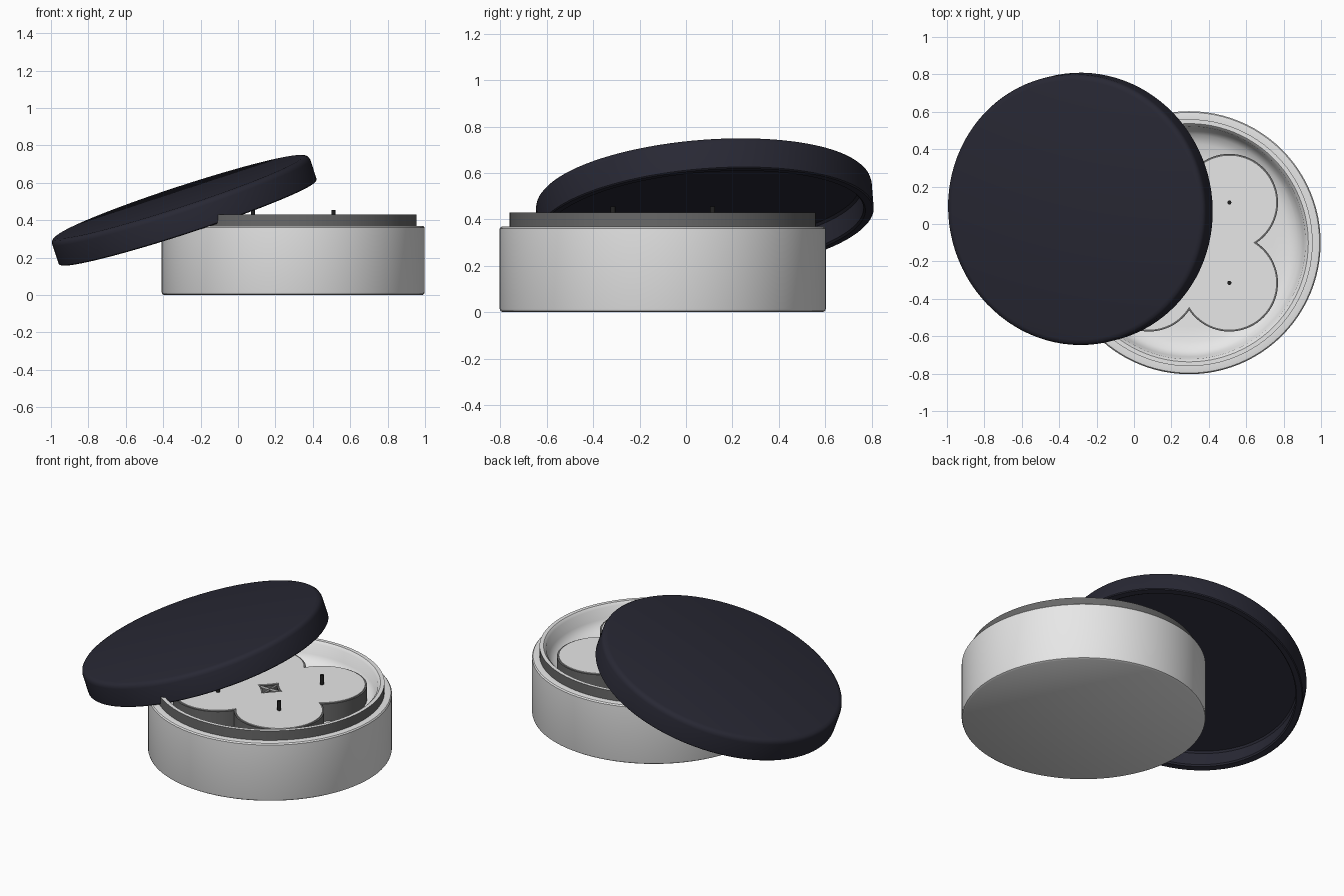
import bpy, bmesh, math
from mathutils import Vector

cube = bpy.data.objects.get("Cube")
if cube:
    bpy.data.objects.remove(cube, do_unlink=True)


def material(name, rgb):
    m = bpy.data.materials.new(name)
    m.use_nodes = True
    m.diffuse_color = (*rgb, 1)
    m.node_tree.nodes["Principled BSDF"].inputs["Base Color"].default_value = (*rgb, 1)
    return m


white = material("white", (0.8, 0.8, 0.8))
gray = material("dark gray", (0.14, 0.14, 0.14))
navy = material("dark navy", (0.021, 0.021, 0.034))
black = material("wick black", (0.015, 0.015, 0.015))

CENTRE = Vector((0.295, -0.10, 0))


def smooth(obj, angle=35):
    bpy.ops.object.select_all(action="DESELECT")
    obj.select_set(True)
    bpy.context.view_layer.objects.active = obj
    bpy.ops.object.shade_smooth_by_angle(angle=math.radians(angle))


def lathe(name, profile, mats, steps=96, rule=None):
    """Spin a (radius, height) profile around z."""
    bm = bmesh.new()
    verts = [bm.verts.new((r, 0, z)) for r, z in profile]
    edges = [bm.edges.new(pair) for pair in zip(verts, verts[1:])]
    bmesh.ops.spin(bm, geom=verts + edges, cent=(0, 0, 0), axis=(0, 0, 1),
                   angle=math.tau, steps=steps)
    bmesh.ops.remove_doubles(bm, verts=bm.verts, dist=1e-4)
    bmesh.ops.recalc_face_normals(bm, faces=bm.faces)
    for f in bm.faces:
        f.material_index = rule(f) if rule else 0
    mesh = bpy.data.meshes.new(name)
    bm.to_mesh(mesh)
    bm.free()
    for m in mats:
        mesh.materials.append(m)
    obj = bpy.data.objects.new(name, mesh)
    bpy.context.collection.objects.link(obj)
    smooth(obj)
    return obj


# Round base with a raised collar and a hollow bowl
NECK = 0.66


def collar_rule(face):
    c = face.calc_center_median()
    return int(c.z > 0.38 and Vector(c.xy).length > NECK - 0.005)


base = lathe("base", [
    (0, 0), (0.69, 0), (0.70, 0.006), (0.703, 0.015), (0.703, 0.36), (0.697, 0.368),
    (0.685, 0.37), (NECK, 0.37), (NECK, 0.43), (0.637, 0.43), (0.622, 0.415),
    (0.61, 0.35), (0.58, 0.31), (0.53, 0.29), (0.45, 0.28), (0, 0.28)],
    [white, gray], rule=collar_rule)
base.location = CENTRE

# Four merged round candles
OFFSET = 0.215


def clover(name, r, bottom, top, mat, steps=40):
    """Solid outlined by four overlapping circles, with a star hole between them."""
    cusp = math.atan2(OFFSET, math.sqrt(r * r - OFFSET * OFFSET))
    curve = bpy.data.curves.new(name, "CURVE")
    curve.dimensions = "2D"
    curve.fill_mode = "BOTH"
    curve.extrude = (top - bottom) / 2
    inner = (math.pi * 1.5 - cusp - math.pi / 2 + cusp * 2, math.pi * 1.5 - cusp)
    inner = (math.pi + cusp, math.pi * 1.5 - cusp)
    for start, end, order in ((-cusp, math.pi / 2 + cusp, 1), (*inner, -1)):
        points = []
        for q in range(4):
            turn = q * math.pi / 2
            cx, cy = (math.sqrt(2) * OFFSET * f(turn + math.pi / 4)
                      for f in (math.cos, math.sin))
            arc = [start + (end - start) * i / steps for i in range(steps)]
            if order < 0:
                arc = [end + (start - end) * i / steps for i in range(steps)]
            points += [(cx + r * math.cos(a + turn), cy + r * math.sin(a + turn), 0, 1)
                       for a in arc]
        spline = curve.splines.new("POLY")
        spline.points.add(len(points) - 1)
        for p, co in zip(spline.points, points):
            p.co = co
        spline.use_cyclic_u = True
    curve.materials.append(mat)
    obj = bpy.data.objects.new(name, curve)
    bpy.context.collection.objects.link(obj)
    obj.location = CENTRE + Vector((0, 0, (top + bottom) / 2))
    bpy.ops.object.select_all(action="DESELECT")
    obj.select_set(True)
    bpy.context.view_layer.objects.active = obj
    bpy.ops.object.convert(target="MESH")
    smooth(bpy.context.object)


clover("candle_cup", 0.26, 0.275, 0.39, gray)
clover("candle_wax", 0.25, 0.385, 0.395, white)

# Wicks
for sx in (-1, 1):
    for sy in (-1, 1):
        bpy.ops.mesh.primitive_cylinder_add(
            vertices=12, radius=0.011, depth=0.075,
            location=CENTRE + Vector((sx * OFFSET, sy * OFFSET, 0.4175)))
        wick = bpy.context.object
        wick.name = "wick"
        wick.data.materials.append(black)
        smooth(wick)

# Hollow lid leaning on the base
H = 0.0725
lid = lathe("lid", [
    (0, H), (0.695, H), (0.712, H - 0.005), (0.722, H - 0.015), (0.726, H - 0.03),
    (0.726, -H + 0.005), (0.721, -H), (0.69, -H), (0.682, -H + 0.008),
    (0.682, H - 0.045), (0.672, H - 0.035), (0, H - 0.035)], [navy])
tilt, heading = math.radians(18.7), math.radians(14)
normal = Vector((-math.sin(tilt) * math.cos(heading),
                 -math.sin(tilt) * math.sin(heading), math.cos(tilt)))
lid.rotation_mode = "QUATERNION"
lid.rotation_quaternion = Vector((0, 0, 1)).rotation_difference(normal)
lid.location = (-0.29, 0.08, 0.457)
